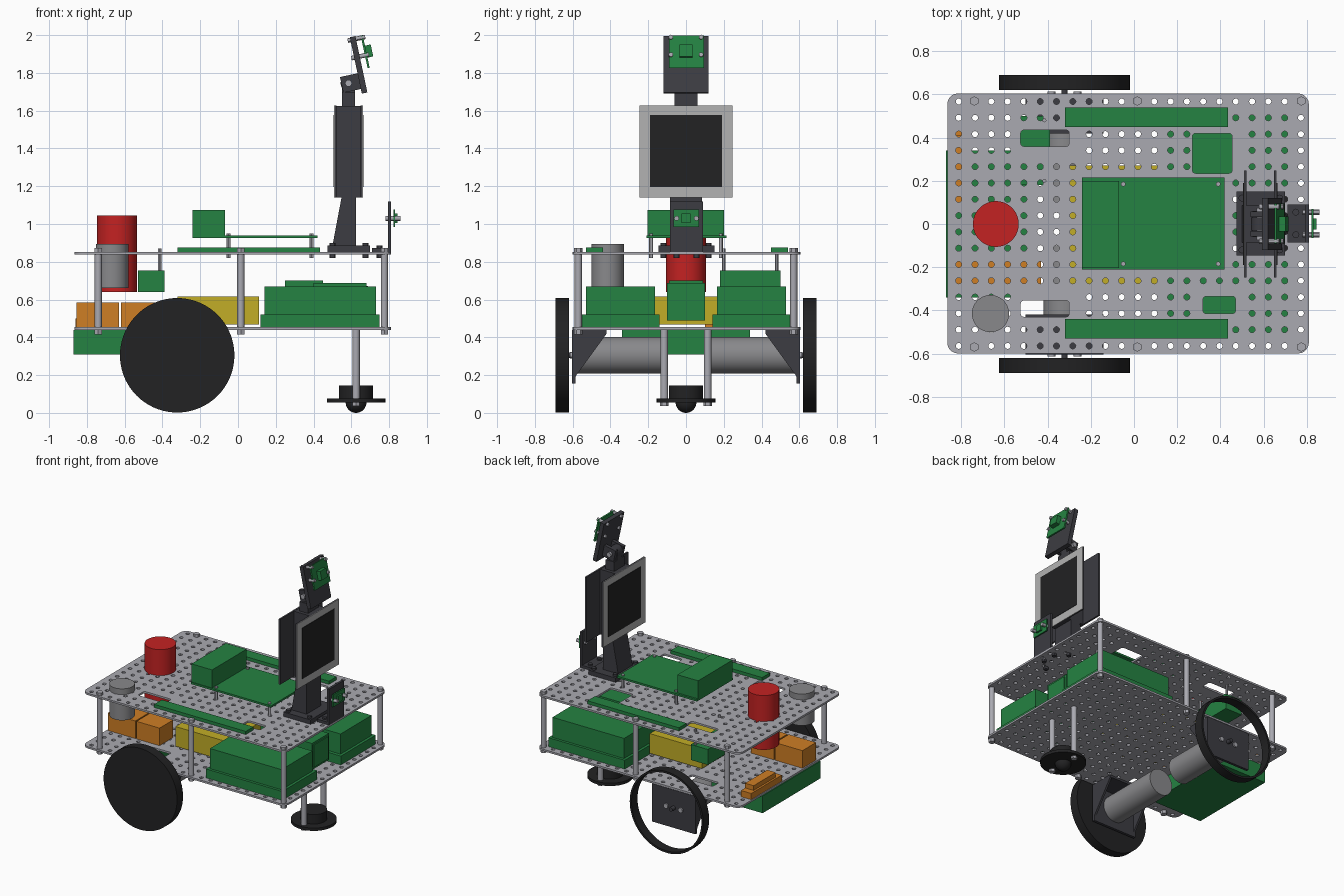
import bpy, bmesh, math
from mathutils import Matrix, Vector

if "Cube" in bpy.data.objects:
    bpy.data.objects.remove(bpy.data.objects["Cube"])


def material(name, rgb):
    m = bpy.data.materials.new(name)
    m.use_nodes = True
    m.diffuse_color = (*rgb, 1)
    m.node_tree.nodes["Principled BSDF"].inputs["Base Color"].default_value = (*rgb, 1)
    return m


GREEN = material("board green", (0.018, 0.225, 0.054))
PLATE = material("plate grey", (0.4, 0.4, 0.44))
DARK = material("dark plastic", (0.045, 0.045, 0.054))
BLACK = material("black rubber", (0.016, 0.016, 0.017))
RED = material("red", (0.55, 0.016, 0.016))
ORANGE = material("orange", (0.62, 0.21, 0.018))
YELLOW = material("yellow", (0.54, 0.42, 0.02))
GREY = material("motor grey", (0.25, 0.25, 0.26))
FRAME = material("screen frame grey", (0.45, 0.45, 0.45))
made = []


def finish(name, bm, mat, matrix=None):
    mesh = bpy.data.meshes.new(name)
    bmesh.ops.recalc_face_normals(bm, faces=bm.faces)
    if matrix:
        bm.transform(matrix)
    bm.to_mesh(mesh)
    bm.free()
    mesh.materials.append(mat)
    ob = bpy.data.objects.new(name, mesh)
    bpy.context.collection.objects.link(ob)
    made.append(ob)
    return ob


def box(name, mat, x, y, z, matrix=None):
    bm = bmesh.new()
    bmesh.ops.create_cube(bm, size=1)
    lo, hi = Vector((x[0], y[0], z[0])), Vector((x[1], y[1], z[1]))
    size = Matrix.Diagonal((*(hi - lo), 1))
    bm.transform(Matrix.Translation((lo + hi) / 2) @ size)
    return finish(name, bm, mat, matrix)


def rod(name, mat, start, end, r, sides=32, matrix=None):
    a, b = Vector(start), Vector(end)
    bm = bmesh.new()
    bmesh.ops.create_cone(bm, cap_ends=True, segments=sides, radius1=r, radius2=r, depth=(b - a).length)
    turn = (b - a).to_track_quat('Z', 'Y').to_matrix().to_4x4()
    bm.transform(Matrix.Translation((a + b) / 2) @ turn)
    return finish(name, bm, mat, matrix)


def prism(name, mat, points, axis, lo, hi):
    """Extrude a profile in the xz plane along y, or in the yz plane along x."""
    place = (lambda u, v, d: (u, d, v)) if axis == 'y' else (lambda u, v, d: (d, u, v))
    bm = bmesh.new()
    face = bm.faces.new([bm.verts.new(place(u, v, lo)) for u, v in points])
    out = bmesh.ops.extrude_face_region(bm, geom=[face])
    verts = [g for g in out["geom"] if isinstance(g, bmesh.types.BMVert)]
    bmesh.ops.translate(bm, verts=verts, vec=Vector(place(0, 0, hi - lo)))
    return finish(name, bm, mat)


def round_rect(x, y, r):
    pts = []
    corners = [(x[1] - r, y[1] - r), (x[0] + r, y[1] - r), (x[0] + r, y[0] + r), (x[1] - r, y[0] + r)]
    for q, (cx, cy) in enumerate(corners):
        for k in range(6):
            a = math.pi / 2 * (q + k / 5)
            pts.append((cx + r * math.cos(a), cy + r * math.sin(a)))
    return pts


def perforated_plate(name, z, cutouts):
    outlines = [round_rect((-0.865, 0.81), (-0.6, 0.605), 0.05)]
    outlines += [round_rect(x, y, 0.015) for x, y in cutouts]
    pitch = 0.0755
    for i in range(22):
        for j in range(16):
            cx, cy = -0.812 + i * pitch, -0.565 + j * pitch
            if any(x[0] - 0.02 < cx < x[1] + 0.02 and y[0] - 0.02 < cy < y[1] + 0.02 for x, y in cutouts):
                continue
            outlines.append([(cx + 0.014 * math.cos(k * math.pi / 6), cy + 0.014 * math.sin(k * math.pi / 6))
                             for k in range(12)])
    curve = bpy.data.curves.new(name, 'CURVE')
    curve.dimensions = '2D'
    curve.fill_mode = 'BOTH'
    curve.extrude = 0.007
    for pts in outlines:
        s = curve.splines.new('POLY')
        s.points.add(len(pts) - 1)
        for p, (px, py) in zip(s.points, pts):
            p.co = (px, py, 0, 1)
        s.use_cyclic_u = True
    curve.materials.append(PLATE)
    ob = bpy.data.objects.new(name, curve)
    ob.location.z = z
    bpy.context.collection.objects.link(ob)
    bpy.ops.object.select_all(action='DESELECT')
    ob.select_set(True)
    bpy.context.view_layer.objects.active = ob
    bpy.ops.object.convert(target='MESH')
    made.append(bpy.context.view_layer.objects.active)


# Decks
slots = [((-0.525, -0.3), (0.36, 0.435)), ((-0.525, -0.3), (-0.43, -0.355))]
windows = [((0.27, 0.455), (0.235, 0.42)), ((0.32, 0.47), (-0.415, -0.335))]
perforated_plate("lower_deck", 0.447, slots)
perforated_plate("upper_deck", 0.845, slots + windows)

# Deck posts with nuts
for x in (-0.74, 0.015, 0.775):
    for y in (-0.57, 0.57):
        rod("deck_post", PLATE, (x, y, 0.45), (x, y, 0.842), 0.019, 16)
        rod("post_nut_top", PLATE, (x, y, 0.85), (x, y, 0.872), 0.022, 6)
        rod("post_nut_bottom", PLATE, (x, y, 0.415), (x, y, 0.442), 0.022, 6)

# Lower deck equipment
for s in (-1, 1):
    ys = lambda a, b: tuple(sorted((s * a, s * b)))
    box("battery_tray", GREEN, (0.12, 0.75), ys(0.14, 0.55), (0.454, 0.52))
    box("battery_box", GREEN, (0.14, 0.73), ys(0.165, 0.53), (0.52, 0.67))
box("front_module", GREEN, (0.4, 0.68), (-0.1, 0.1), (0.49, 0.687))
box("front_module_face", GREEN, (0.68, 0.687), (-0.085, 0.085), (0.505, 0.672))
box("front_module_rear", GREEN, (0.25, 0.45), (-0.09, 0.09), (0.49, 0.702))
box("yellow_unit", YELLOW, (-0.32, 0.11), (-0.28, 0.27), (0.468, 0.615))
for x in ((-0.855, -0.63), (-0.62, -0.43)):
    box("orange_unit", ORANGE, x, (-0.31, -0.15), (0.454, 0.585))
box("orange_strip", ORANGE, (-0.86, -0.775), (0.1, 0.46), (0.454, 0.5))
box("orange_strip_cap", ORANGE, (-0.845, -0.775), (0.15, 0.41), (0.5, 0.535))
box("under_box", GREEN, (-0.87, -0.45), (-0.34, 0.34), (0.31, 0.438))
box("hanging_box", GREEN, (-0.53, -0.39), (0.18, 0.5), (0.64, 0.755))
for y in (0.2, 0.48):
    rod("hanging_screw", PLATE, (-0.415, y, 0.75), (-0.415, y, 0.87), 0.009, 12)

# Upper deck equipment
rod("red_canister", RED, (-0.64, 0, 0.64), (-0.64, 0, 1.045), 0.106, 48)
rod("grey_canister", GREY, (-0.665, -0.415, 0.66), (-0.665, -0.415, 0.895), 0.086, 48)
box("main_board", GREEN, (-0.24, 0.42), (-0.21, 0.215), (0.926, 0.94))
box("main_board_block", GREEN, (-0.24, -0.07), (-0.205, 0.2), (0.94, 1.075))
for x in (-0.05, 0.39):
    for y in (-0.185, 0.185):
        rod("board_standoff", PLATE, (x, y, 0.82), (x, y, 0.95), 0.011, 12)
for y in ((-0.53, -0.44), (0.45, 0.54)):
    box("side_strip", GREEN, (-0.32, 0.435), y, (0.852, 0.876))

# Drive motors, brackets and wheels
AX, AZ = -0.322, 0.305
for s in (-1, 1):
    ys = lambda a, b: tuple(sorted((s * a, s * b)))
    rod("motor", GREY, (AX, s * 0.1, AZ), (AX, s * 0.585, AZ), 0.097, 48)
    rod("axle", DARK, (AX, s * 0.58, AZ), (AX, s * 0.64, AZ), 0.015, 16)
    box("motor_bracket", DARK, (AX - 0.18, AX + 0.18), ys(0.585, 0.604), (0.155, 0.438))
    box("motor_bracket_flange", DARK, (AX - 0.18, AX + 0.18), ys(0.42, 0.604), (0.422, 0.438))
    gusset = [(s * 0.604, 0.155), (s * 0.604, 0.438), (s * 0.42, 0.438), (s * 0.42, 0.42), (s * 0.58, 0.2)]
    for x in (AX - 0.18, AX + 0.165):
        prism("bracket_gusset", DARK, gusset, 'x', x, x + 0.015)
    for dx in (-0.06, 0.06):
        rod("bracket_screw", PLATE, (AX + dx, s * 0.6, AZ), (AX + dx, s * 0.615, AZ), 0.018, 12)
rod("right_wheel", BLACK, (AX, -0.69, AZ), (AX, -0.62, AZ), 0.303, 72)

# Open rim wheel
bm = bmesh.new()
rings = []
for r, y in ((0.303, 0.62), (0.303, 0.69), (0.288, 0.69), (0.288, 0.62)):
    rings.append([bm.verts.new((AX + r * math.cos(k * math.tau / 72), y, AZ + r * math.sin(k * math.tau / 72)))
                  for k in range(72)])
for a in range(4):
    p, q = rings[a], rings[(a + 1) % 4]
    for k in range(72):
        n = (k + 1) % 72
        bm.faces.new((p[k], p[n], q[n], q[k]))
finish("left_wheel_rim", bm, BLACK)

# Ball caster
CX = 0.625
rod("caster_flange", BLACK, (CX, 0, 0.055), (CX, 0, 0.076), 0.155, 48)
rod("caster_housing", BLACK, (CX, 0, 0.076), (CX, 0, 0.146), 0.09, 48)
bm = bmesh.new()
bmesh.ops.create_uvsphere(bm, u_segments=32, v_segments=16, radius=0.055)
finish("caster_ball", bm, BLACK, Matrix.Translation((CX, 0, 0.055)))
for y in (-0.115, 0.115):
    rod("caster_post", PLATE, (CX, y, 0.07), (CX, y, 0.44), 0.02, 16)
    rod("caster_nut", PLATE, (CX, y, 0.037), (CX, y, 0.056), 0.022, 6)

# Mast and twin screens
box("mast_base", DARK, (0.475, 0.7), (-0.145, 0.15), (0.852, 0.885))
prism("mast_foot", DARK, [(0.5, 0.885), (0.625, 0.885), (0.625, 1.14), (0.548, 1.14)], 'y', -0.085, 0.085)
box("mast_block", DARK, (0.522, 0.648), (-0.085, 0.085), (1.14, 1.625))
for x, s in ((0.515, -1), (0.655, 1)):
    span = lambda a, b: tuple(sorted((x + s * a, x + s * b)))
    box("screen_back", DARK, span(-0.007, 0.002), (-0.247, 0.247), (1.14, 1.627))
    box("screen_frame", FRAME, span(0.002, 0.006), (-0.247, 0.247), (1.14, 1.627))
    box("screen_glass", BLACK, span(0.006, 0.009), (-0.19, 0.19), (1.197, 1.577))
for x in (0.5, 0.675):
    for y in (-0.12, 0.12):
        rod("base_bolt", DARK, (x, y, 0.82), (x, y, 0.9), 0.016, 12)

# Tilting camera head
box("neck", DARK, (0.55, 0.62), (-0.06, 0.06), (1.625, 1.695))
box("neck_tongue", DARK, (0.55, 0.62), (-0.03, 0.03), (1.695, 1.75))
rod("neck_knuckle", DARK, (0.585, -0.03, 1.745), (0.585, 0.03, 1.745), 0.042, 24)
rod("pivot_bolt", PLATE, (0.585, -0.075, 1.745), (0.585, 0.075, 1.745), 0.018, 12)
tilt = Matrix.Translation((0.638, 0, 1.845)) @ Matrix.Rotation(-0.21, 4, 'Y')
box("head_plate", DARK, (-0.015, 0.015), (-0.12, 0.12), (-0.155, 0.15), tilt)
for y in ((-0.058, -0.032), (0.032, 0.058)):
    box("head_arm", DARK, (-0.11, -0.01), y, (-0.13, -0.045), tilt)
box("camera_board", GREEN, (0.043, 0.054), (-0.09, 0.095), (-0.03, 0.145), tilt)
box("camera_lens", GREEN, (0.054, 0.085), (-0.035, 0.035), (0.025, 0.09), tilt)
for y in (-0.08, 0.08):
    for z in (0.04, 0.135):
        rod("camera_bolt", PLATE, (-0.03, y, z), (0.065, y, z), 0.012, 12, tilt)

# Front sensor on its bracket
box("sensor_foot", DARK, (0.71, 0.81), (-0.085, 0.09), (0.852, 0.872))
box("sensor_bracket", DARK, (0.793, 0.81), (-0.085, 0.09), (0.852, 1.12))
box("sensor_board", GREEN, (0.822, 0.832), (-0.065, 0.07), (0.985, 1.077))
box("sensor_chip", GREEN, (0.832, 0.845), (-0.025, 0.025), (1.005, 1.055))
for y in (-0.05, 0.055):
    rod("sensor_bolt", PLATE, (0.78, y, 1.03), (0.86, y, 1.03), 0.013, 12)
    rod("sensor_foot_bolt", DARK, (0.75, y, 0.82), (0.75, y, 0.885), 0.016, 12)

# Smooth round parts, keep edges sharp
bpy.ops.object.select_all(action='DESELECT')
for ob in made:
    ob.select_set(True)
bpy.context.view_layer.objects.active = made[0]
bpy.ops.object.shade_smooth_by_angle(angle=math.radians(30))
